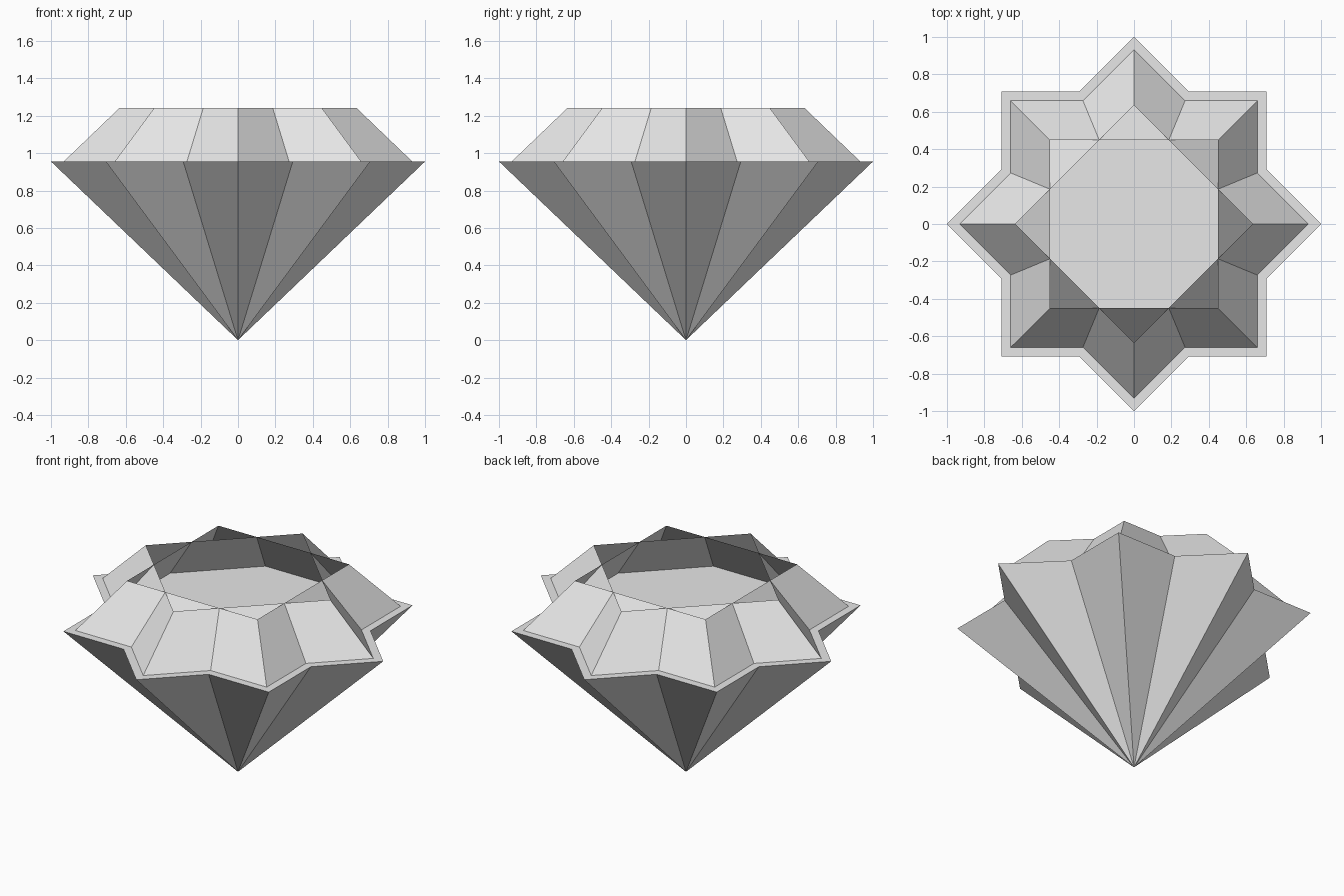
import bpy
import math

cube = bpy.data.objects.get("Cube")
if cube:
    bpy.data.objects.remove(cube, do_unlink=True)

# Levels and corner radii of the cut gem
GIRDLE_Z, TOP_Z = 0.955, 1.24
GIRDLE_R, CROWN_R, RIM_R = 1.0, 0.932, 0.635

grey = bpy.data.materials.new("light grey")
grey.use_nodes = True
grey.diffuse_color = (0.8, 0.8, 0.8, 1)
for node in grey.node_tree.nodes:
    if node.type == 'BSDF_PRINCIPLED':
        node.inputs["Base Color"].default_value = (0.8, 0.8, 0.8, 1)


def square_cone(name, r_low, r_high, z_low, z_high, turn, fill):
    """Four-sided cone or frustum, flat shaded, turned about z."""
    bpy.ops.mesh.primitive_cone_add(
        vertices=4, radius1=r_low, radius2=r_high, depth=z_high - z_low,
        end_fill_type=fill, location=(0, 0, (z_low + z_high) / 2),
        rotation=(0, 0, turn))
    ob = bpy.context.object
    ob.name = name
    ob.data.materials.append(grey)


# Two identical square gems crossed at an eighth turn make the star
for label, turn in (("straight", math.pi / 4), ("diagonal", 0)):
    # Pointed lower half, closed by the flat girdle and floor
    square_cone(label + "_pavilion", 0, GIRDLE_R, 0, GIRDLE_Z, turn, 'NGON')
    # Sloping upper walls, open at the top
    square_cone(label + "_crown", CROWN_R, RIM_R, GIRDLE_Z, TOP_Z, turn, 'NOTHING')
